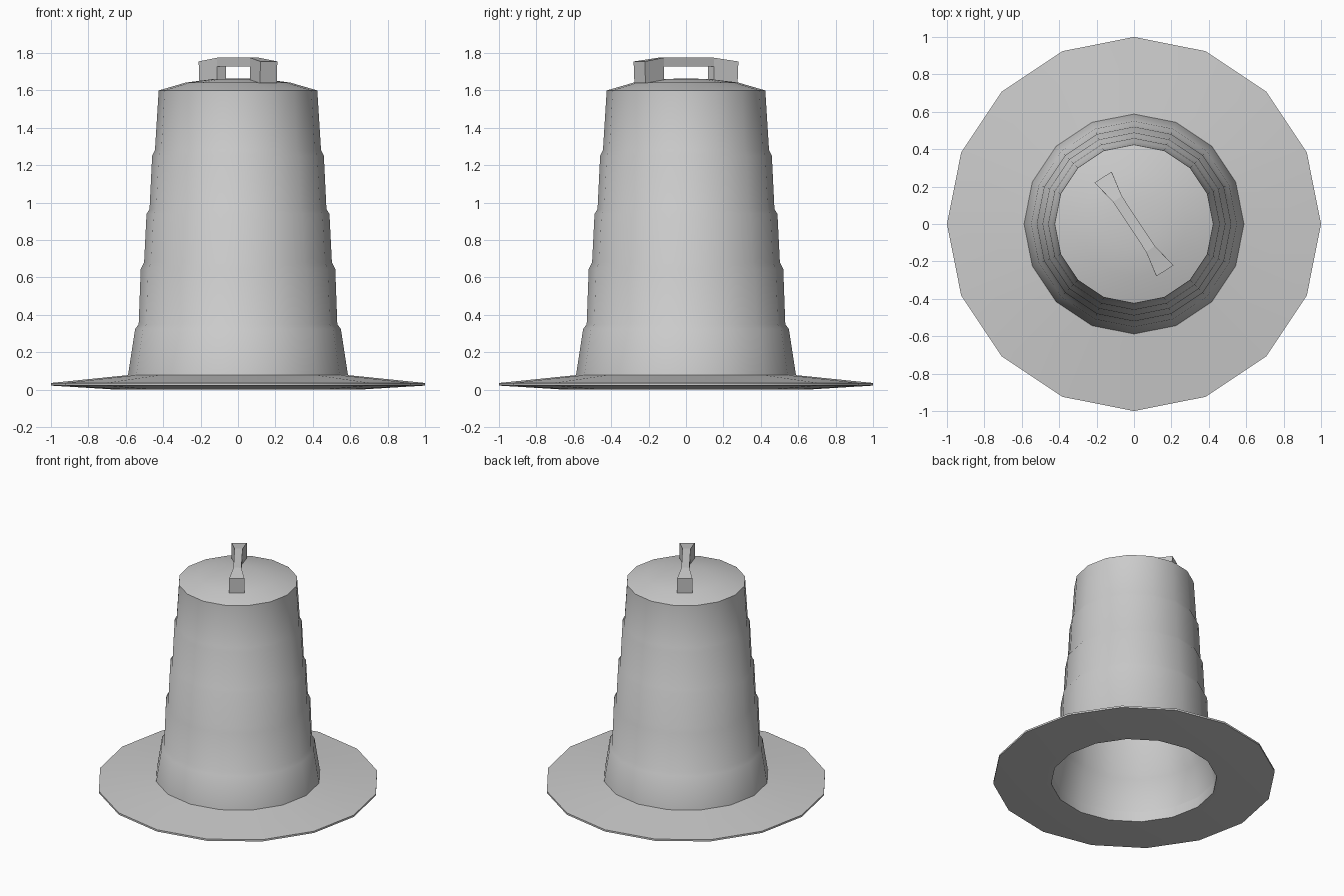
import bpy, bmesh
from math import cos, sin, pi, radians
from mathutils import Vector

if "Cube" in bpy.data.objects:
    bpy.data.objects.remove(bpy.data.objects["Cube"])

SIDES = 16


def finish(name, bm, angle=None):
    bmesh.ops.remove_doubles(bm, verts=bm.verts, dist=1e-5)
    bmesh.ops.recalc_face_normals(bm, faces=bm.faces)
    mesh = bpy.data.meshes.new(name)
    bm.to_mesh(mesh)
    bm.free()
    obj = bpy.data.objects.new(name, mesh)
    bpy.context.collection.objects.link(obj)
    if angle:
        bpy.ops.object.select_all(action='DESELECT')
        obj.select_set(True)
        bpy.context.view_layer.objects.active = obj
        bpy.ops.object.shade_smooth_by_angle(angle=radians(angle))
    return obj


def lathe(name, profile, angle, closed=False):
    """Revolve an (r, z) profile; a final radius of 0 becomes a pole."""
    bm = bmesh.new()
    rings = []
    for r, z in profile:
        if r == 0:
            rings.append([bm.verts.new((0, 0, z))] * SIDES)
        else:
            rings.append([bm.verts.new((r * cos(2 * pi * i / SIDES),
                                        r * sin(2 * pi * i / SIDES), z))
                          for i in range(SIDES)])
    if closed:
        rings.append(rings[0])
    for a, b in zip(rings, rings[1:]):
        for i in range(SIDES):
            j = (i + 1) % SIDES
            quad = [a[i], a[j], b[j], b[i]]
            bm.faces.new(list(dict.fromkeys(quad)))
    return finish(name, bm, angle)


# Wide thin base ring with an open centre
lathe("base_ring", [(0.588, 0.0), (0.64, 0.0), (1.0, 0.022), (1.0, 0.036),
                    (0.588, 0.078)], 30, closed=True)

# Hollow stepped, tapering body with a shallow domed top
lathe("drum_body", [(0.588, 0.078), (0.55, 0.325), (0.531, 0.35),
                    (0.52, 0.645), (0.502, 0.68), (0.489, 0.94),
                    (0.473, 0.965), (0.459, 1.25), (0.444, 1.28),
                    (0.424, 1.60), (0.28, 1.642), (0.14, 1.66), (0, 1.665)], 60)

# Diagonal carry handle: a thin bridge between two flared feet
along = Vector((0.165, -0.25, 0)).normalized()
across = Vector((0.25, 0.165, 0)).normalized()
bm = bmesh.new()
half = [(0.30, 1.755, 0.054), (0.295, 1.64, 0.054), (0.16, 1.64, 0.028),
        (0.16, 1.727, 0.028), (0.16, 1.775, 0.028)]


def corner(d, side):
    def make(p):
        s, z, w = p
        return bm.verts.new(along * s * d + across * w * side + Vector((0, 0, z)))
    return [make(p) for p in half]


c = {(d, s): corner(d, s) for d in (-1, 1) for s in (-1, 1)}
for d in (-1, 1):
    left, right = c[d, -1], c[d, 1]
    bm.faces.new(left)
    bm.faces.new(right)
    for i, j in ((0, 1), (1, 2), (2, 3), (4, 0)):
        bm.faces.new((left[i], left[j], right[j], right[i]))
for s in (-1, 1):
    bm.faces.new((c[-1, s][3], c[1, s][3], c[1, s][4], c[-1, s][4]))
for k in (3, 4):
    bm.faces.new((c[-1, -1][k], c[1, -1][k], c[1, 1][k], c[-1, 1][k]))
finish("handle", bm)
